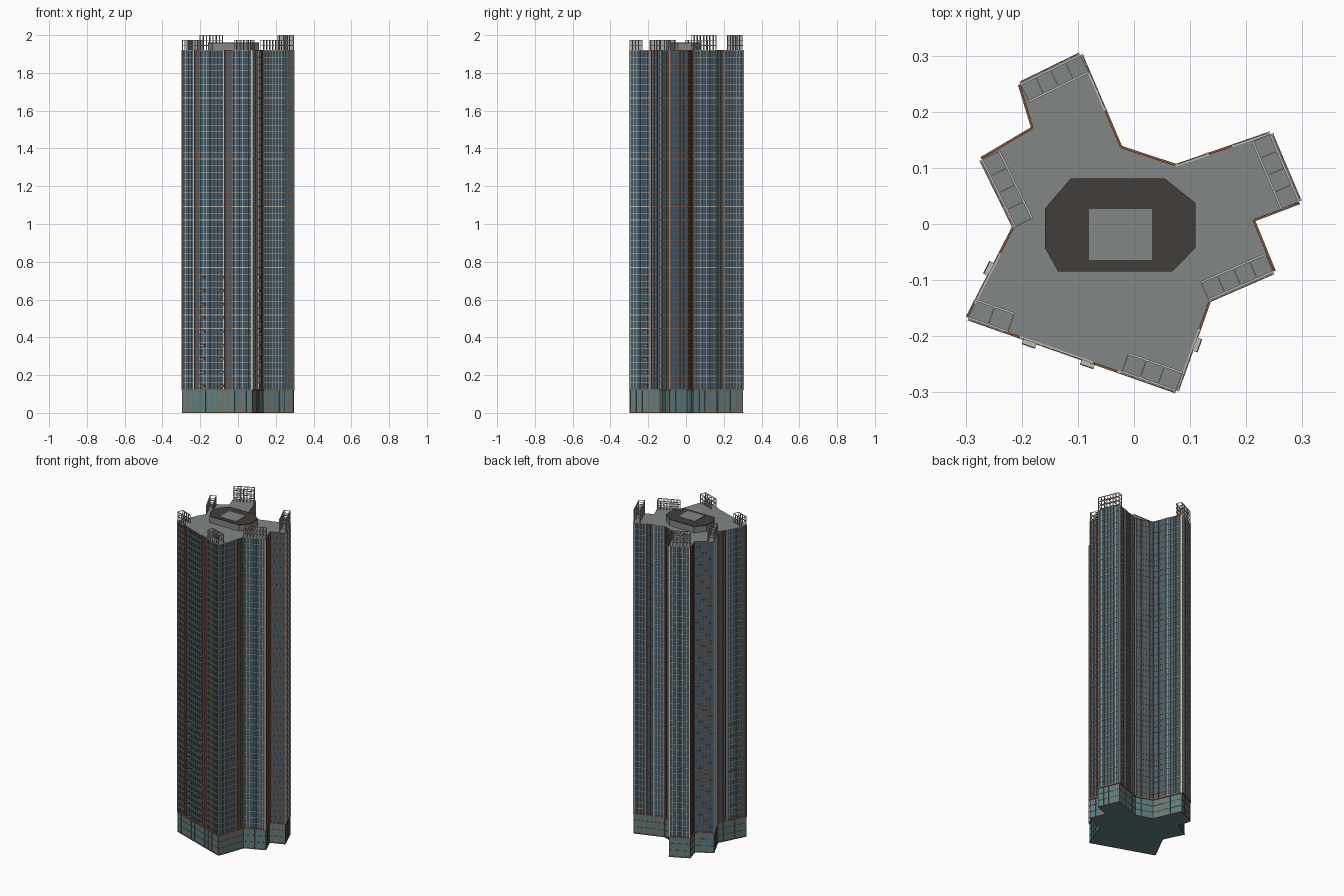
import bpy, bmesh
from mathutils import Vector

if "Cube" in bpy.data.objects:
    bpy.data.objects.remove(bpy.data.objects["Cube"])

ROOF, PODIUM, FLOORS = 1.92, 0.125, 50
STEP = (ROOF - PODIUM) / FLOORS

# Plan corners (counter-clockwise from front left)
PLAN = [Vector(p) for p in [
    (-.295, -.167), (.075, -.297), (.133, -.135), (.248, -.085), (.21, .008),
    (.294, .04), (.243, .16), (.075, .102), (-.025, .135), (-.096, .301),
    (-.202, .249), (-.178, .17), (-.271, .115), (-.212, -.005)]]

# Per wall: bays as (start, end, colour of framing)
BAYS = [
    [(0, .17, 'pale'), (.17, .25, 'brown'), (.25, .6, 'pale'), (.6, .72, 'brown'), (.72, 1, 'pale')],
    [(0, .68, 'pale'), (.68, 1, 'brown')], [(0, 1, 'pale')], [(0, 1, 'brown')],
    [(0, 1, 'brown')], [(0, 1, 'pale')], [(0, .4, 'pale'), (.4, .65, 'brown'), (.65, 1, 'pale')],
    [(0, 1, 'brown')], [(0, .4, 'brown'), (.4, 1, 'pale')], [(0, 1, 'pale')],
    [(0, 1, 'brown')], [(0, 1, 'brown')], [(0, 1, 'pale')],
    [(0, .3, 'brown'), (.3, .85, 'pale'), (.85, 1, 'brown')]]


def material(name, rgb):
    m = bpy.data.materials.new(name)
    m.diffuse_color = (*rgb, 1)
    m.use_nodes = True
    m.node_tree.nodes["Principled BSDF"].inputs["Base Color"].default_value = m.diffuse_color
    return m


MAT = {
    'glass': material('tower glass', (.055, .10, .135)),
    'teal': material('podium glass', (.11, .21, .22)),
    'pale': material('pale metal', (.50, .49, .45)),
    'brown': material('terracotta', (.26, .11, .06)),
    'roof': material('roof', (.22, .24, .23)),
    'dark': material('dark roof', (.055, .048, .043))}


def finish(bm, name, mat):
    bmesh.ops.recalc_face_normals(bm, faces=bm.faces)
    mesh = bpy.data.meshes.new(name)
    bm.to_mesh(mesh)
    bm.free()
    ob = bpy.data.objects.new(name, mesh)
    bpy.context.collection.objects.link(ob)
    mesh.materials.append(MAT[mat])


def prism(bm, pts, z0, z1):
    lo = [bm.verts.new((p[0], p[1], z0)) for p in pts]
    hi = [bm.verts.new((p[0], p[1], z1)) for p in pts]
    bm.faces.new(lo[::-1])
    bm.faces.new(hi)
    for i in range(len(pts)):
        j = (i + 1) % len(pts)
        bm.faces.new((lo[i], lo[j], hi[j], hi[i]))


def solid(name, pts, z0, z1, mat):
    bm = bmesh.new()
    prism(bm, pts, z0, z1)
    finish(bm, name, mat)


def outward(a, b):
    d = (b - a).normalized()
    return Vector((d.y, -d.x))


def bar(bm, a, b, z0, z1, near, far):
    """Box along plan line a-b, between two offsets from the wall."""
    n = outward(a, b)
    prism(bm, [a + n * near, a + n * far, b + n * far, b + n * near], z0, z1)


def uprights(bm, a, b, pitch, width, z0, z1, near, far):
    length = (b - a).length
    d = (b - a) / length
    count = max(1, round(length / pitch))
    for i in range(count + 1):
        s = width / 2 + (length - width) * i / count
        bar(bm, a + d * (s - width / 2), a + d * (s + width / 2), z0, z1, near, far)


# Main masses
solid('tower_glass', PLAN, PODIUM, ROOF - .004, 'glass')
solid('podium_glass', PLAN, 0, PODIUM, 'teal')
solid('roof_slab', PLAN, ROOF - .004, ROOF, 'roof')

WALLS = [(PLAN[i], PLAN[(i + 1) % len(PLAN)]) for i in range(len(PLAN))]

# Facade grid of floor lines and mullions
frames = {'pale': bmesh.new(), 'brown': bmesh.new()}
for (a, b), bays in zip(WALLS, BAYS):
    for t0, t1, style in bays:
        p, q = a.lerp(b, t0), a.lerp(b, t1)
        bm = frames[style]
        depth = .0045 if style == 'pale' else .003
        uprights(bm, p, q, .019, .0024, PODIUM, ROOF, -.001, depth)
        uprights(bm, p, q, 9, .004, PODIUM, ROOF, -.001, depth + .001)
        for k in range(1, FLOORS + 1):
            z = PODIUM + k * STEP
            bar(bm, p, q, z - .003, z, -.001, depth - .001)
finish(frames['pale'], 'pale_facade_grid', 'pale')
finish(frames['brown'], 'brown_facade_grid', 'brown')

# Podium framing
bm = bmesh.new()
for a, b in WALLS:
    bar(bm, a, b, PODIUM - .006, PODIUM + .002, -.001, .005)
    bar(bm, a, b, 0, .005, -.001, .003)
    for z in (.042, .083):
        bar(bm, a, b, z, z + .002, -.001, .002)
    uprights(bm, a, b, .034, .002, 0, PODIUM, -.001, .002)
finish(bm, 'podium_frames', 'brown')

# Small balconies on the lower floors
trays, rails = bmesh.new(), bmesh.new()
for wall, t in ((0, .30), (0, .58), (1, .52), (13, .48)):
    a, b = WALLS[wall]
    d = (b - a).normalized() * .0125
    c = a.lerp(b, t)
    for k in range(9):
        z = PODIUM + .012 + k * 2 * STEP
        bar(trays, c - d, c + d, z, z + .004, 0, .013)
        bar(rails, c - d, c + d, z + .004, z + .013, .011, .013)
finish(trays, 'balcony_trays', 'pale')
finish(rails, 'balcony_rails', 'brown')

# Open lattice screens standing on the wing ends
bm = bmesh.new()
SCREENS = [(9, 0, 1, 2.0), (5, 0, 1, 2.0), (12, 0, 1, 1.975), (2, 0, 1, 1.975),
           (0, .74, 1, 1.975), (0, 0, .19, 1.975)]
for wall, t0, t1, top in SCREENS:
    a, b = WALLS[wall]
    p, q = a.lerp(b, t0), a.lerp(b, t1)
    n = outward(p, q)
    rows = round((top - ROOF) / .026)
    levels = [ROOF + (top - ROOF) * (i + 1) / rows for i in range(rows)]
    for near, far in ((-.002, .002), (-.036, -.032)):
        uprights(bm, p, q, .019, .003, ROOF, top, near, far)
        for z in levels:
            bar(bm, p, q, z - .003, z, near, far)
    count = max(2, round((q - p).length / .03))
    for i in range(count + 1):
        c = p.lerp(q, i / count)
        for z in levels:
            bar(bm, c, c - n * .034, z - .003, z, -.001, .001)
finish(bm, 'roof_screens', 'pale')

# Octagonal plant room with dark top and central hatch
OCT = [(-.135, -.085), (.068, -.085), (.11, -.042), (.11, .037),
       (.055, .081), (-.113, .081), (-.159, .027), (-.159, -.042)]
solid('plant_room', OCT, ROOF, 1.955, 'roof')
solid('plant_room_top', OCT, 1.955, 1.96, 'dark')
solid('plant_room_hatch', [(-.08, -.064), (.032, -.064), (.032, .027), (-.08, .027)],
      1.955, 1.962, 'roof')
